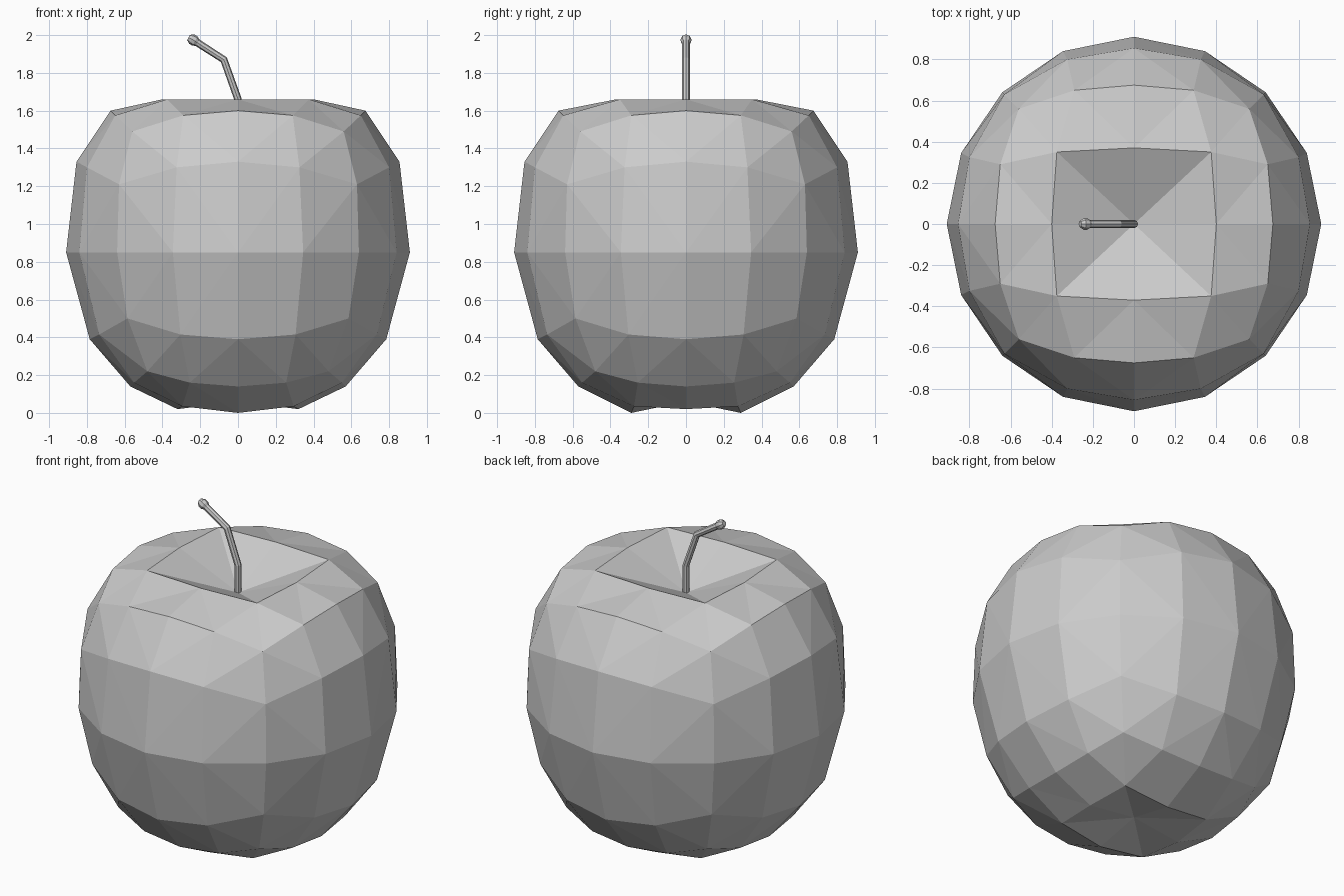
import bpy
import bmesh

if "Cube" in bpy.data.objects:
    bpy.data.objects.remove(bpy.data.objects["Cube"])

# Apple body: a cube with a 4 x 4 grid per side, reshaped by symmetric rings
# level -> (major, minor, z) for side middle, quarter point and cube edge
SIDE = {
    1.0: [(0.675, 0, 1.60), (0.65, 0.29, 1.575), (0.56, 0.56, 1.49)],
    0.5: [(0.855, 0, 1.33), (0.80, 0.325, 1.30), (0.63, 0.63, 1.21)],
    0.0: [(0.91, 0, 0.85), (0.84, 0.345, 0.85), (0.64, 0.64, 0.85)],
    -0.5: [(0.785, 0, 0.39), (0.735, 0.305, 0.415), (0.585, 0.585, 0.50)],
    -1.0: [(0.57, 0, 0.14), (0.55, 0.255, 0.16), (0.48, 0.48, 0.22)],
}
# Rim and hollow at the top and bottom, keyed by (|x|, |y|) on the cube
CAP = {
    1.0: {(0, 0): (0, 0, 1.49), (0.5, 0): (0.40, 0, 1.66),
          (0, 0.5): (0, 0.37, 1.66), (0.5, 0.5): (0.375, 0.35, 1.66)},
    -1.0: {(0, 0): (0, 0, 0.06), (0.5, 0): (0.32, 0, 0.02),
           (0, 0.5): (0, 0.29, 0.0), (0.5, 0.5): (0.295, 0.275, 0.035)},
}


def snap(v):
    return round(v * 2) / 2


def shape(co):
    x, y, z = (snap(c) for c in co)
    ax, ay = abs(x), abs(y)
    if max(ax, ay) < 1:
        px, py, pz = CAP[z][(ax, ay)]
    else:
        px, py, pz = SIDE[z][int(min(ax, ay) * 2)]
        if ay > ax:
            px, py = py, px
    return (px if x > 0 else -px, py if y > 0 else -py, pz)


bm = bmesh.new()
bmesh.ops.create_cube(bm, size=2)
bmesh.ops.subdivide_edges(bm, edges=bm.edges[:], cuts=3, use_grid_fill=True)
# split each quad along the diagonal running out from its side's centre
for f in bm.faces[:]:
    inner = min(f.verts, key=lambda v: v.co.length)
    outer = max(f.verts, key=lambda v: v.co.length)
    bmesh.utils.face_split(f, inner, outer)
for v in bm.verts:
    v.co = shape(v.co)
bmesh.ops.recalc_face_normals(bm, faces=bm.faces[:])
mesh = bpy.data.meshes.new("apple_body")
bm.to_mesh(mesh)
bm.free()
bpy.context.collection.objects.link(bpy.data.objects.new("apple_body", mesh))

# Stem: bent eight-sided rod with a small knob at the tip
path = [(0, 0, 1.45, 1), (0, 0, 1.66, 1), (-0.075, 0, 1.87, 1),
        (-0.215, 0, 1.96, 1), (-0.228, 0, 1.968, 1.4),
        (-0.245, 0, 1.979, 1.4), (-0.262, 0, 1.987, 0.8)]
curve = bpy.data.curves.new("stem", 'CURVE')
curve.dimensions = '3D'
curve.bevel_depth = 0.02
curve.bevel_resolution = 2
curve.use_fill_caps = True
spline = curve.splines.new('POLY')
spline.points.add(len(path) - 1)
spline.use_smooth = False
for p, (x, y, z, r) in zip(spline.points, path):
    p.co = (x, y, z, 1)
    p.radius = r
stem = bpy.data.objects.new("stem", curve)
bpy.context.collection.objects.link(stem)
bpy.context.view_layer.objects.active = stem
stem.select_set(True)
bpy.ops.object.convert(target='MESH')
